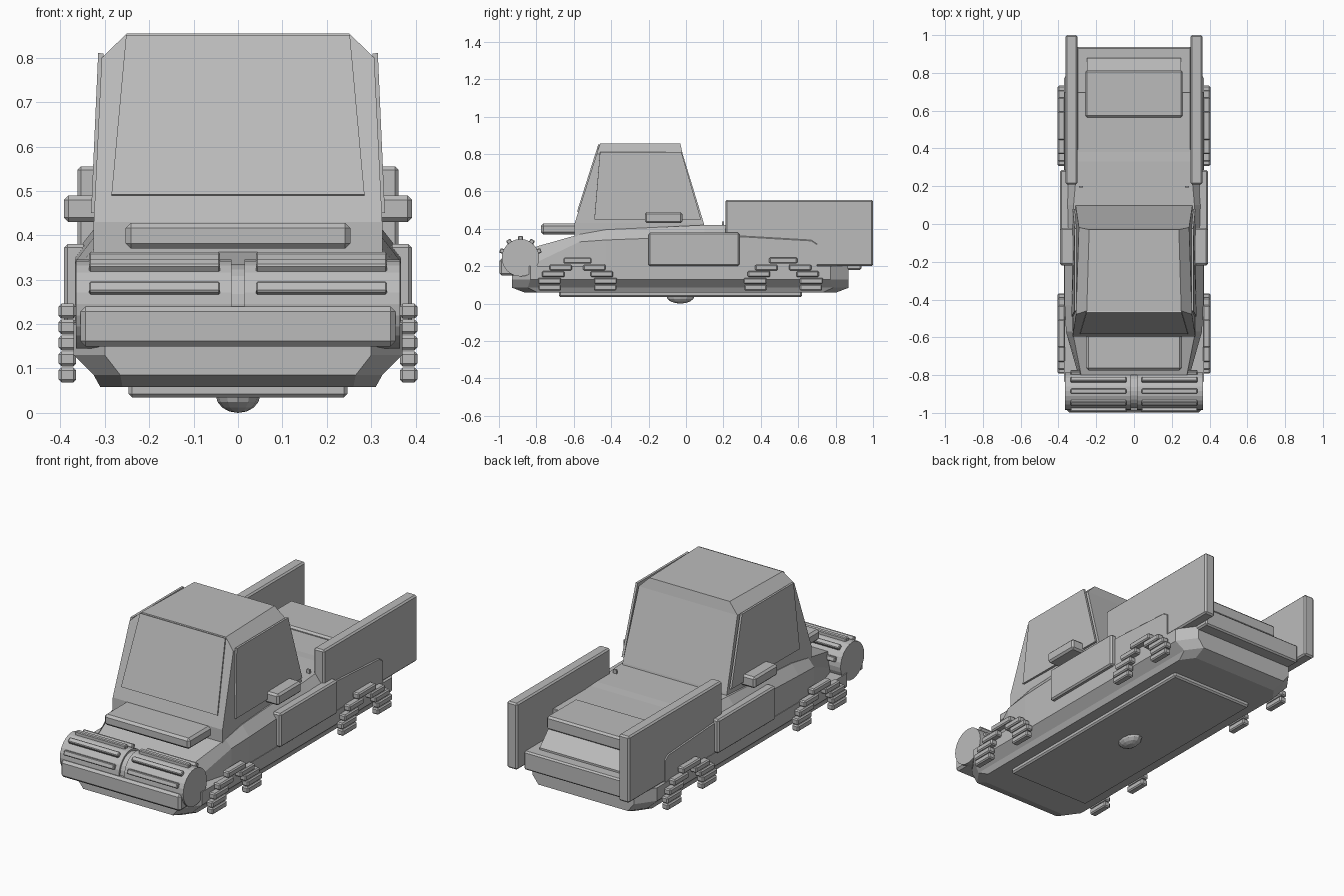
import bpy, bmesh, math
from mathutils import Vector

if "Cube" in bpy.data.objects:
    bpy.data.objects.remove(bpy.data.objects["Cube"])

grey = bpy.data.materials.new("plain grey")
grey.use_nodes = True
grey.diffuse_color = (0.5, 0.5, 0.5, 1)
grey.node_tree.nodes["Principled BSDF"].inputs["Base Color"].default_value = (0.5, 0.5, 0.5, 1)


def finish(name, bm, bevel=0):
    bmesh.ops.recalc_face_normals(bm, faces=bm.faces)
    mesh = bpy.data.meshes.new(name)
    bm.to_mesh(mesh)
    bm.free()
    mesh.materials.append(grey)
    ob = bpy.data.objects.new(name, mesh)
    bpy.context.collection.objects.link(ob)
    if bevel:
        mod = ob.modifiers.new("edge", 'BEVEL')
        mod.width, mod.segments = bevel, 1
    return ob


def loft(name, rings, bevel=0):
    """Skin a series of equal closed rings and cap both ends."""
    bm = bmesh.new()
    loops = [[bm.verts.new(p) for p in ring] for ring in rings]
    n = len(loops[0])
    for a, b in zip(loops, loops[1:]):
        for i in range(n):
            j = (i + 1) % n
            bm.faces.new((a[i], a[j], b[j], b[i]))
    bm.faces.new(loops[0])
    bm.faces.new(loops[-1])
    return finish(name, bm, bevel)


def box(name, x, y, z, bevel=0.008):
    rings = [[(x[0], y[0], h), (x[1], y[0], h), (x[1], y[1], h), (x[0], y[1], h)] for h in z]
    return loft(name, rings, bevel)


def pair(name, x, y, z, bevel=0.008):
    box("left_" + name, x, y, z, bevel)
    box("right_" + name, (-x[1], -x[0]), y, z, bevel)


def plate(name, quad, depth):
    """Thin pane raised from a four-cornered face."""
    q = [Vector(p) for p in quad]
    n = (q[1] - q[0]).cross(q[3] - q[0]).normalized() * depth
    return loft(name, [[p - n * 0.3 for p in q], [p + n for p in q]])


# Lower hull: chamfered octagonal rings stacked in height
def octagon(w, y0, y1, c, z):
    return [(-w + c, y0, z), (w - c, y0, z), (w, y0 + c * 1.4, z), (w, y1 - c * 1.4, z),
            (w - c, y1, z), (-w + c, y1, z), (-w, y1 - c * 1.4, z), (-w, y0 + c * 1.4, z)]


loft("lower_hull", [octagon(0.31, -0.86, 0.80, 0.05, 0.058),
                    octagon(0.325, -0.93, 0.87, 0.06, 0.085),
                    octagon(0.37, -0.93, 0.87, 0.07, 0.13),
                    octagon(0.37, -0.93, 0.87, 0.07, 0.20)])
box("underplate", (-0.247, 0.247), (-0.68, 0.62), (0.035, 0.075))

# Round boss under the floor
bm = bmesh.new()
bmesh.ops.create_uvsphere(bm, u_segments=12, v_segments=8, radius=1)
for v in bm.verts:
    v.co = Vector((v.co.x * 0.05, v.co.y * 0.075 - 0.03, v.co.z * 0.04 + 0.04))
finish("floor_boss", bm)

# Upper body: cross-sections along the length (y, half width, shoulder, top half width, top)
sections = [(-0.80, 0.295, 0.22, 0.28, 0.305), (-0.57, 0.36, 0.33, 0.325, 0.37),
            (-0.43, 0.367, 0.34, 0.325, 0.395), (0.10, 0.367, 0.36, 0.32, 0.42),
            (0.33, 0.367, 0.355, 0.30, 0.42), (0.67, 0.367, 0.335, 0.30, 0.40),
            (0.70, 0.367, 0.315, 0.30, 0.38)]
loft("upper_body", [[(-w, y, 0.19), (w, y, 0.19), (w, y, s), (t, y, h), (-t, y, h), (-w, y, s)]
                    for y, w, s, t, h in sections])

# Cab: tapering shell with chamfered roof sides
def cab_ring(w, y0, y1, z):
    return [(-w, y0, z), (w, y0, z), (w * 0.95, y1, z), (-w * 0.95, y1, z)]


loft("cab", [cab_ring(0.325, -0.595, 0.11, 0.36), cab_ring(0.325, -0.595, 0.095, 0.43),
             cab_ring(0.307, -0.478, -0.018, 0.80), cab_ring(0.25, -0.46, -0.03, 0.855)])
plate("windscreen", [(-0.285, -0.577, 0.49), (0.285, -0.577, 0.49),
                     (0.252, -0.463, 0.85), (-0.252, -0.463, 0.85)], 0.006)
for side, s in (("left", 1), ("right", -1)):
    quad = [(s * 0.322, -0.49, 0.45), (s * 0.316, 0.08, 0.45),
            (s * 0.306, -0.025, 0.81), (s * 0.306, -0.46, 0.81)]
    plate(side + "_side_window", quad, 0.009 * s)

# Hood block, doors, handles and bed walls
box("hood_block", (-0.253, 0.253), (-0.775, -0.58), (0.37, 0.428), 0.012)
pair("side_box", (0.34, 0.392), (-0.2, 0.285), (0.2, 0.38))
pair("handle", (0.30, 0.392), (-0.22, -0.02), (0.43, 0.49), 0.01)
pair("bed_wall", (0.30, 0.362), (0.21, 1.0), (0.2, 0.555))
pair("bed_pin", (0.27, 0.29), (0.192, 0.202), (0.41, 0.44), 0)

# Rear deck, sloping tail and shelf
box("deck_panel", (-0.30, 0.30), (0.33, 0.70), (0.38, 0.417), 0.003)
box("deck_lid", (-0.258, 0.258), (0.565, 0.815), (0.36, 0.432), 0.01)
tail = [(0.66, 0.19), (0.88, 0.19), (0.88, 0.29), (0.80, 0.37), (0.66, 0.37)]
loft("tail_slope", [[(x, y, z) for y, z in tail] for x in (-0.25, 0.25)])
box("tail_shelf", (-0.305, 0.305), (0.68, 0.938), (0.18, 0.28))

# Front drum in two halves around a slim core
def drum(name, x0, x1, r):
    angles = [math.tau * i / 24 for i in range(24)]
    return loft(name, [[(x, -0.885 + r * math.cos(a), 0.245 + r * math.sin(a)) for a in angles]
                       for x in (x0, x1)])


drum("drum_core", -0.02, 0.02, 0.09)
drum("left_drum", 0.015, 0.365, 0.1)
drum("right_drum", -0.365, -0.015, 0.1)
box("front_bumper", (-0.355, 0.355), (-0.998, -0.85), (0.15, 0.24), 0.012)

# Raised slats around the drum
for k, deg in enumerate((20, 55, 90, 125, 160)):
    a = math.radians(deg)
    for side, s in (("left", 1), ("right", -1)):
        ob = box(f"{side}_drum_slat_{k}", (-0.148, 0.148), (-0.013, 0.013), (-0.012, 0.012), 0.004)
        ob.location = (s * 0.188, -0.885 + 0.105 * math.cos(a), 0.245 + 0.105 * math.sin(a))
        ob.rotation_euler.x = a - math.pi / 2

# Stepped wheel arches: (offset from centre, half width) for each row
rows = [(0.148, 0.06), (0.15, 0.062), (0.13, 0.06), (0.09, 0.06), (0.0, 0.075)]
for arch, yc in (("front", -0.58), ("rear", 0.52)):
    for i, (off, half) in enumerate(rows):
        z = 0.069 + 0.036 * i
        for end in ((1, -1) if off else (1,)):
            y = yc + end * off
            label = "back" if end > 0 else "fore"
            pair(f"{arch}_arch_{label}_{i}", (0.365, 0.404), (y - half, y + half),
                 (z, z + 0.033), 0.006)
